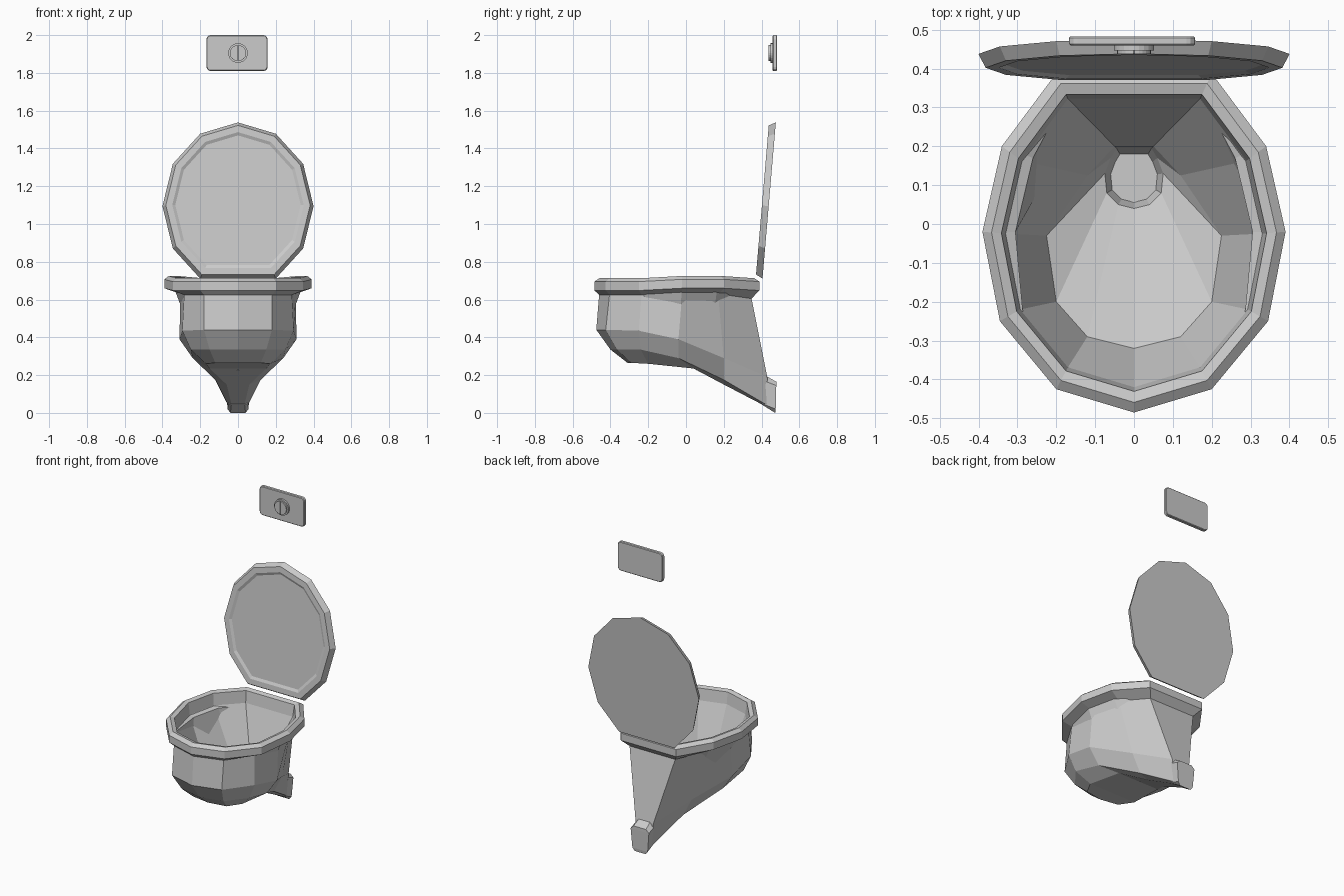
import bpy, bmesh, math
from mathutils import Vector

if "Cube" in bpy.data.objects:
    bpy.data.objects.remove(bpy.data.objects["Cube"])


def finish(name, bm):
    bmesh.ops.recalc_face_normals(bm, faces=bm.faces)
    me = bpy.data.meshes.new(name)
    bm.to_mesh(me)
    bm.free()
    ob = bpy.data.objects.new(name, me)
    bpy.context.collection.objects.link(ob)
    return ob


def mirrored(half):
    """Half outline (front to back) -> closed ring."""
    return list(half) + [(-x, y, z) for x, y, z in reversed(half) if abs(x) > 1e-6]


def loft(name, halves):
    """Skin mirrored rings; close both ends with cross strips."""
    bm = bmesh.new()
    rings = [[bm.verts.new(p) for p in mirrored(h)] for h in halves]
    n = len(rings[0])
    for a, b in zip(rings, rings[1:]):
        for i in range(n):
            j = (i + 1) % n
            bm.faces.new((a[i], a[j], b[j], b[i]))
    odd = n % 2
    for r in (rings[0], rings[-1]):
        m = len(halves[0])
        for i in range(m - 1):
            ids = [i, i + 1]
            for k in (i + 1, i):
                o = (n - k) % n if odd else n - 1 - k
                if o not in ids:
                    ids.append(o)
            bm.faces.new([r[k] for k in ids])
    return finish(name, bm)


# Rim outline, shared by all rim rings
OUT = [(0, -.485), (.2, -.425), (.345, -.25), (.39, -.02), (.34, .2), (.2, .388)]


def rim(s, z):
    return [(x * s, -.05 + (y + .05) * s, z + (.012 if -.1 < y < .3 else 0)) for x, y in OUT]


# Bowl: outside from the bottom up, over the rim, down the inside to the drain
bottom = [(0, -.31, .265), (.12, -.29, .265), (.17, -.2, .26), (.15, .04, .235),
          (.06, .2, .15), (.03, .44, .025)]
belly = [(0, -.4, .335), (.15, -.365, .335), (.25, -.24, .335), (.24, -.04, .29),
         (.12, .2, .175), (.05, .44, .035)]
waist = [(0, -.475, .44), (.18, -.425, .44), (.295, -.25, .435), (.31, -.04, .39),
         (.18, .2, .29), (.065, .43, .19)]
neck = [(0, -.46, .625), (.18, -.405, .625), (.285, -.235, .625), (.305, -.02, .63),
        (.26, .17, .63), (.165, .347, .605)]
basin = [(0, -.32, .39), (.12, -.29, .39), (.2, -.2, .38), (.225, -.03, .36),
         (.12, .125, .32), (.05, .2, .31)]
drain = [(0, .04, .28), (.04, .05, .28), (.07, .08, .27), (.075, .13, .27),
         (.06, .17, .27), (.045, .195, .28)]
floor = [(x * .8, .12 + (y - .12) * .8, .225) for x, y, z in drain]
loft("bowl", [bottom, belly, waist, neck, rim(1, .648), rim(1, .695), rim(.94, .713),
              rim(.875, .705), rim(.85, .63), basin, drain, floor])

# Outlet pipe stub at the back
loft("outlet_pipe", [
    [(.04, .425, .195), (.066, .425, .165), (.052, .4, .05), (.035, .4, .045)],
    [(.045, .478, .165), (.066, .478, .145), (.055, .475, .02), (.04, .472, 0)]])

# Raised lid, leaning slightly back, with a shallow recess in its front
LID = [(0, .83), (.2, .77), (.345, .61), (.4, .385), (.345, .16), (.2, 0)]
up = Vector((0, .085, .996))
front = Vector((0, -.996, .085))
base = Vector((0, .405, .711))


def lid_ring(s, depth):
    return [tuple(base + up * (.41 + (u - .41) * s) + front * depth + Vector((x * s, 0, 0)))
            for x, u in LID]


loft("lid", [lid_ring(1, 0), lid_ring(.955, .036), lid_ring(.87, .036), lid_ring(.83, .028)])


def prism(name, pts, y0, y1):
    """Extrude an x/z outline along y."""
    bm = bmesh.new()
    a, b = ([bm.verts.new((x, y, z)) for x, z in pts] for y in (y0, y1))
    bm.faces.new(a)
    bm.faces.new(b)
    for i in range(len(pts)):
        j = (i + 1) % len(pts)
        bm.faces.new((a[i], a[j], b[j], b[i]))
    return finish(name, bm)


# Wall flush plate with rounded corners
r = .022
corners = [(.157 - r, 2 - r), (-.167 + r, 2 - r), (-.167 + r, 1.81 + r), (.157 - r, 1.81 + r)]
plate = []
for q, (cx, cz) in enumerate(corners):
    for k in range(4):
        t = math.radians(q * 90 + k * 30)
        plate.append((cx + r * math.cos(t), cz + r * math.sin(t)))
ob = prism("flush_plate", plate, .459, .483)
bv = ob.modifiers.new("edge", 'BEVEL')
bv.width, bv.segments, bv.limit_method, bv.angle_limit = .004, 1, 'ANGLE', math.radians(60)

# Round button base and its two half buttons
prism("button_base", [(.052 * math.cos(math.tau * i / 24), 1.905 + .052 * math.sin(math.tau * i / 24))
                      for i in range(24)], .447, .461)
for name, side in (("button_left", -1), ("button_right", 1)):
    arc = [math.radians(-90 + 15 * i) for i in range(13)]
    prism(name, [(side * (.0015 + .042 * math.cos(t)), 1.905 + .042 * math.sin(t)) for t in arc],
          .437, .45)
